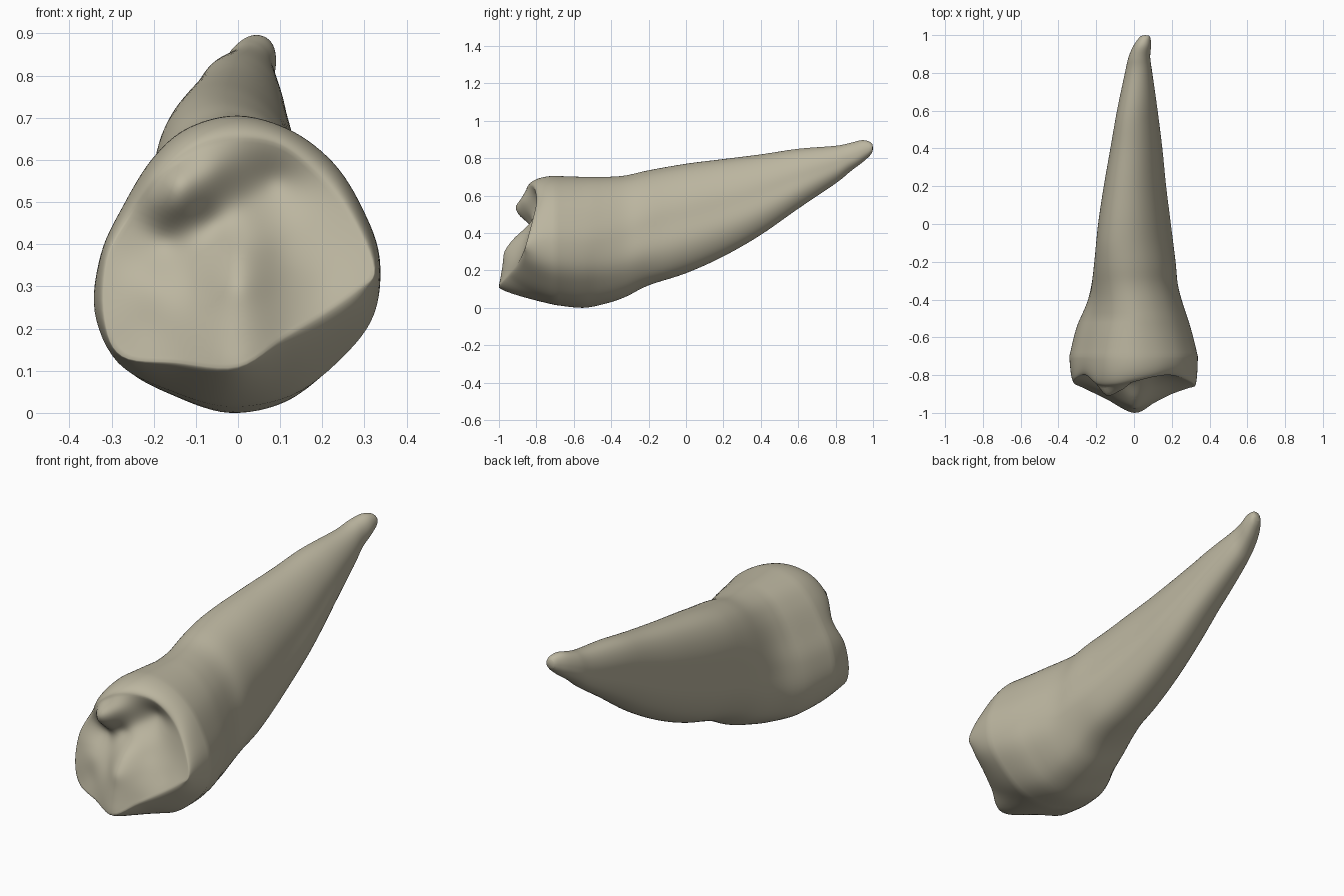
import bpy, bmesh, math

if "Cube" in bpy.data.objects:
    bpy.data.objects.remove(bpy.data.objects["Cube"])

SEG = 96

# crown outline and biting-edge rim, 16 matching points anticlockwise from +x
OUTLINE = [(.338, .36), (.297, .48), (.228, .59), (.125, .67), (0, .705), (-.12, .675),
           (-.205, .60), (-.275, .485), (-.327, .37), (-.342, .23), (-.285, .105),
           (-.16, .038), (-.02, 0), (.13, .028), (.25, .12), (.325, .225)]
RIM = [(.322, .34, -.855), (.265, .47, -.82), (.19, .565, -.80), (.10, .635, -.81),
       (0, .65, -.835), (-.10, .625, -.855), (-.19, .555, -.85), (-.255, .465, -.80),
       (-.31, .36, -.82), (-.315, .22, -.845), (-.275, .135, -.865), (-.15, .12, -.925),
       (0, .11, -1.0), (.11, .18, -.945), (.2, .235, -.9), (.285, .295, -.87)]
# relief of the biting surface: x, z, y
RELIEF = [(0, .2, -.985), (0, .3, -.97), (0, .375, -.915), (.03, .44, -.845), (.03, .51, -.795),
          (.09, .55, -.765), (-.06, .575, -.875), (-.15, .55, -.9), (-.15, .49, -.885),
          (-.06, .45, -.825), (-.17, .41, -.80), (-.22, .44, -.80), (-.2, .3, -.86),
          (-.1, .3, -.895), (-.2, .2, -.88), (.1, .3, -.91), (.1, .38, -.86), (.2, .4, -.83),
          (.2, .3, -.87), (.15, .48, -.8)]
# body stations: y, left x, right x, bottom z, top z
BODY = [(.996, .038, .082, .832, .875), (.98, .022, .088, .81, .889), (.94, -.005, .09, .775, .896),
        (.88, -.03, .086, .73, .882), (.8, -.048, .097, .665, .866), (.6, -.09, .125, .53, .85),
        (.4, -.125, .15, .39, .82), (.2, -.16, .17, .275, .795), (0, -.19, .195, .185, .77),
        (-.2, -.21, .22, .12, .735), (-.32, -.225, .232, .06, .708), (-.42, -.25, .258, .025, .70),
        (-.55, -.305, .3, 0, .70), (-.7, -.342, .338, .015, .705)]


def catmull(a, b, c, d, t):
    return [.5 * (2*q + (r-p)*t + (2*p-5*q+4*r-s)*t*t + (3*q-p-3*r+s)*t**3)
            for p, q, r, s in zip(a, b, c, d)]


def closed_curve(pts, n):
    out = []
    for i in range(n):
        f = i * len(pts) / n
        k = int(f)
        out.append(catmull(*[pts[(k+j) % len(pts)] for j in (-1, 0, 1, 2)], f-k))
    return out


def open_curve(pts, steps):
    out = []
    last = len(pts) - 1
    for k in range(last):
        for s in range(steps):
            ids = [min(max(k+j, 0), last) for j in (-1, 0, 1, 2)]
            out.append(catmull(*[pts[i] for i in ids], s/steps))
    return out + [list(pts[-1])]


def kernel(x1, z1, x2, z2):
    return math.sqrt((x1-x2)**2 + (z1-z2)**2 + .035**2)


def fit_surface(pts):
    """Smooth surface y(x, z) through scattered points."""
    n = len(pts)
    m = [[kernel(a[0], a[1], b[0], b[1]) for b in pts] + [a[2] + .85] for a in pts]
    for c in range(n):
        p = max(range(c, n), key=lambda r: abs(m[r][c]))
        m[c], m[p] = m[p], m[c]
        for r in range(n):
            if r != c:
                f = m[r][c] / m[c][c]
                m[r] = [u - f*v for u, v in zip(m[r], m[c])]
    w = [m[i][n] / m[i][i] for i in range(n)]
    return lambda x, z: -.85 + sum(k * kernel(x, z, a[0], a[1]) for k, a in zip(w, pts))


def span(vals, lo, hi):
    """Stretch values so they run exactly from lo to hi."""
    a, b = min(vals), max(vals)
    return [lo + (v-a) / (b-a) * (hi-lo) for v in vals]


outline = closed_curve(OUTLINE, SEG)
rim = closed_curve(RIM, SEG)
rings = []

# root and neck: outline fitted into each station; the root leans left at the top
# and has a shallow groove along each side
for y, x0, x1, z0, z1 in open_curve(BODY, 5):
    root = min(max((y + .5) / .4, 0), 1)
    body = root * min(max((.95 - y) / .4, 0), 1)
    us, vs = [], []
    for i, (ox, oz) in enumerate(outline):
        a = 2 * math.pi * i / SEG
        u, v = ox / .34, (oz - .3525) / .3525
        u += (math.copysign(abs(math.cos(a))**.9, math.cos(a)) - u) * .7 * root
        v += (math.copysign(abs(math.sin(a))**.9, math.sin(a)) - v) * .7 * root
        u *= 1 - .05 * body * math.exp(-(v / .3)**2)
        us.append(u - .25 * v * body)
        vs.append(v)
    rings.append([(x, y, z) for x, z in zip(span(us, x0, x1), span(vs, z0, z1))])

# crown wall: rounds over from the widest section to the rim, straighter underneath
base = rings[-1]
for k in range(1, 15):
    t = k / 14 * math.pi / 2
    ring = []
    for i, (b, r) in enumerate(zip(base, rim)):
        s, c = math.sin(t), math.cos(t)
        w = .7 * max(0, -math.sin(2 * math.pi * i / SEG))
        c = c * (1-w) + (1-s) * w
        ring.append((r[0] + (b[0]-r[0])*c, b[1] + (r[2]-b[1])*s, r[1] + (b[2]-r[1])*c))
    rings.append(ring)

# biting surface: rings shrinking to the middle, following the relief
height = fit_surface(closed_curve(RIM, 32) + RELIEF)
CX, CZ = 0, .37
for k in range(1, 30):
    s = 1 - k / 30
    ring = []
    for r in rim:
        x, z = CX + (r[0]-CX)*s, CZ + (r[1]-CZ)*s
        ring.append((x, max(height(x, z), -1.0), z))
    rings.append(ring)

# skin the rings and close both ends
bm = bmesh.new()
vr = [[bm.verts.new(p) for p in ring] for ring in rings]
for a, b in zip(vr, vr[1:]):
    for i in range(SEG):
        j = (i + 1) % SEG
        bm.faces.new((a[i], a[j], b[j], b[i]))
for ring, p in ((vr[0], (.06, 1.0, .853)), (vr[-1], (CX, height(CX, CZ), CZ))):
    tip = bm.verts.new(p)
    for i in range(SEG):
        bm.faces.new((ring[i], ring[(i+1) % SEG], tip))
bmesh.ops.recalc_face_normals(bm, faces=bm.faces)
for f in bm.faces:
    f.smooth = True
mesh = bpy.data.meshes.new("tooth")
bm.to_mesh(mesh)
bm.free()
tooth = bpy.data.objects.new("tooth", mesh)
bpy.context.collection.objects.link(tooth)

ivory = bpy.data.materials.new("dull_ivory")
ivory.diffuse_color = (.50, .465, .35, 1)
ivory.use_nodes = True
ivory.node_tree.nodes["Principled BSDF"].inputs["Base Color"].default_value = ivory.diffuse_color
mesh.materials.append(ivory)
